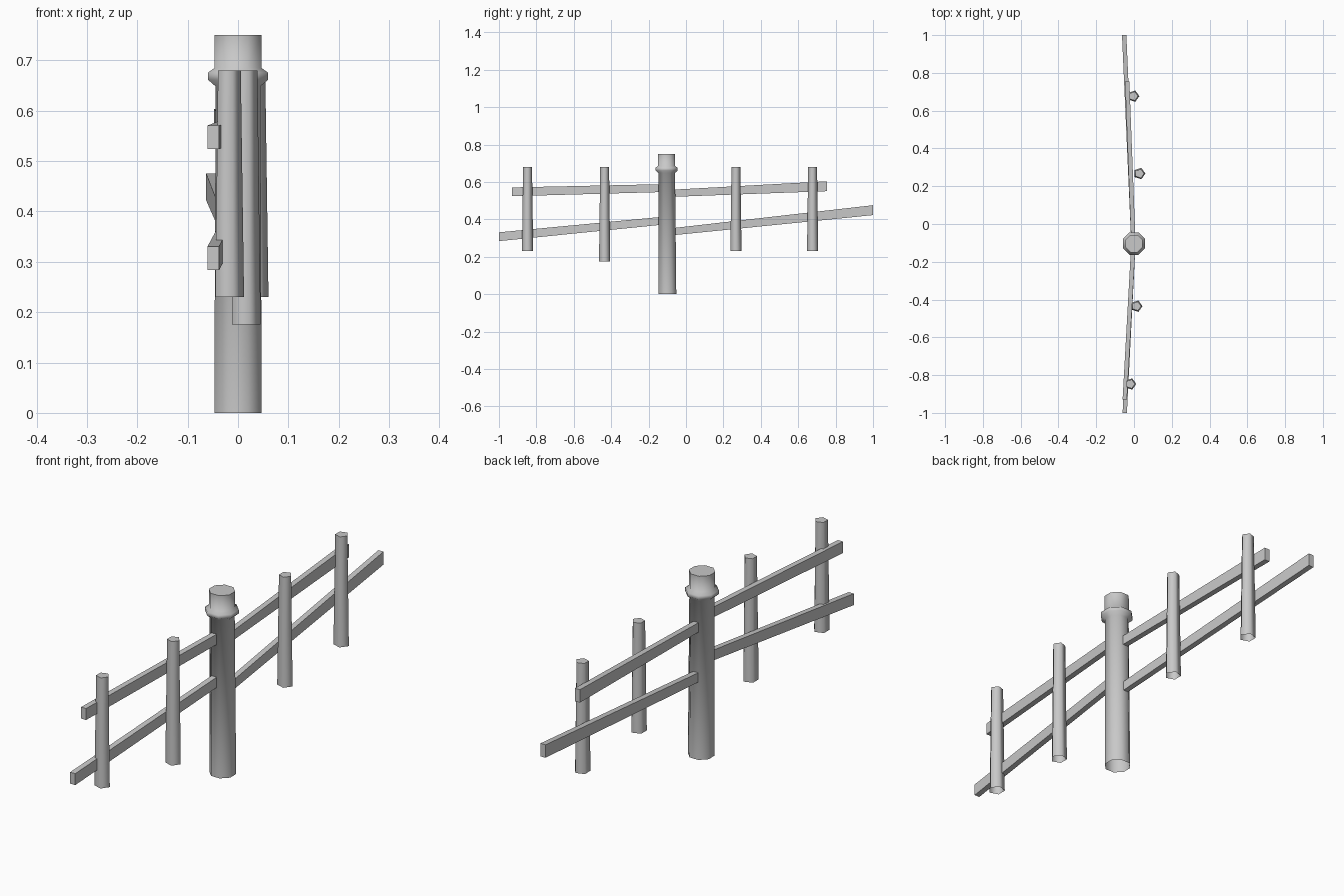
import bpy
import bmesh
from math import cos, sin, pi, radians
from mathutils import Vector

if "Cube" in bpy.data.objects:
    bpy.data.objects.remove(bpy.data.objects["Cube"], do_unlink=True)

GREY = (0.58, 0.58, 0.58, 1)
grey = bpy.data.materials.new("weathered_grey")
grey.use_nodes = True
grey.diffuse_color = GREY
grey.node_tree.nodes["Principled BSDF"].inputs["Base Color"].default_value = GREY


def finish(name, bm, smooth):
    bmesh.ops.recalc_face_normals(bm, faces=bm.faces)
    mesh = bpy.data.meshes.new(name)
    bm.to_mesh(mesh)
    bm.free()
    mesh.materials.append(grey)
    obj = bpy.data.objects.new(name, mesh)
    bpy.context.collection.objects.link(obj)
    if smooth:
        bpy.ops.object.select_all(action='DESELECT')
        obj.select_set(True)
        bpy.context.view_layer.objects.active = obj
        bpy.ops.object.shade_smooth_by_angle(angle=radians(80))


def turned(name, sides, turn, rings):
    """Loft polygon rings (x, y, z, radius) upward; capped on top, open below."""
    bm = bmesh.new()
    loops = []
    for x, y, z, r in rings:
        angles = [turn + 2 * pi * i / sides for i in range(sides)]
        loops.append([bm.verts.new((x + r * cos(a), y + r * sin(a), z)) for a in angles])
    for low, high in zip(loops, loops[1:]):
        for i in range(sides):
            j = (i + 1) % sides
            bm.faces.new((low[i], low[j], high[j], high[i]))
    bm.faces.new(loops[-1])
    finish(name, bm, True)


def rail(name, start, end, heights, thickness=0.023):
    """Plank between two end centres, with vertical end cuts."""
    bm = bmesh.new()
    ends = []
    for centre, height in zip((start, end), heights):
        c = Vector(centre)
        ends.append([bm.verts.new(c + Vector((sx * thickness / 2, 0, sz * height / 2)))
                     for sx, sz in ((-1, -1), (1, -1), (1, 1), (-1, 1))])
    a, b = ends
    bm.faces.new(a)
    bm.faces.new(b)
    for i in range(4):
        j = (i + 1) % 4
        bm.faces.new((a[i], a[j], b[j], b[i]))
    finish(name, bm, False)


# Main post with a swollen collar near the top
turned("main_post", 8, pi / 8, [
    (0, -0.099, 0, 0.051),
    (0, -0.103, 0.648, 0.048),
    (0, -0.104, 0.661, 0.064),
    (0, -0.104, 0.676, 0.064),
    (0, -0.104, 0.685, 0.050),
    (0, -0.104, 0.75, 0.050),
])

# Tapered five-sided pickets: x, y, bottom height
pickets = {
    "front_outer_picket": (-0.0195, -0.847, 0.23),
    "front_inner_picket": (0.0135, -0.435, 0.175),
    "back_inner_picket": (0.029, 0.267, 0.23),
    "back_outer_picket": (-0.003, 0.677, 0.23),
}
for name, (x, y, base) in pickets.items():
    turned(name, 5, 0, [(x, y, base, 0.0315), (x, y, 0.68, 0.025)])

# Rails running from inside the post to their free ends
rail("front_upper_rail", (-0.004, -0.12, 0.567), (-0.049, -0.93, 0.547), (0.042, 0.047))
rail("front_lower_rail", (-0.004, -0.12, 0.393), (-0.049, -1, 0.307), (0.042, 0.047))
rail("back_upper_rail", (-0.004, -0.08, 0.539), (-0.036, 0.755, 0.577), (0.038, 0.053))
rail("back_lower_rail", (-0.004, -0.08, 0.333), (-0.052, 1, 0.449), (0.038, 0.053))
